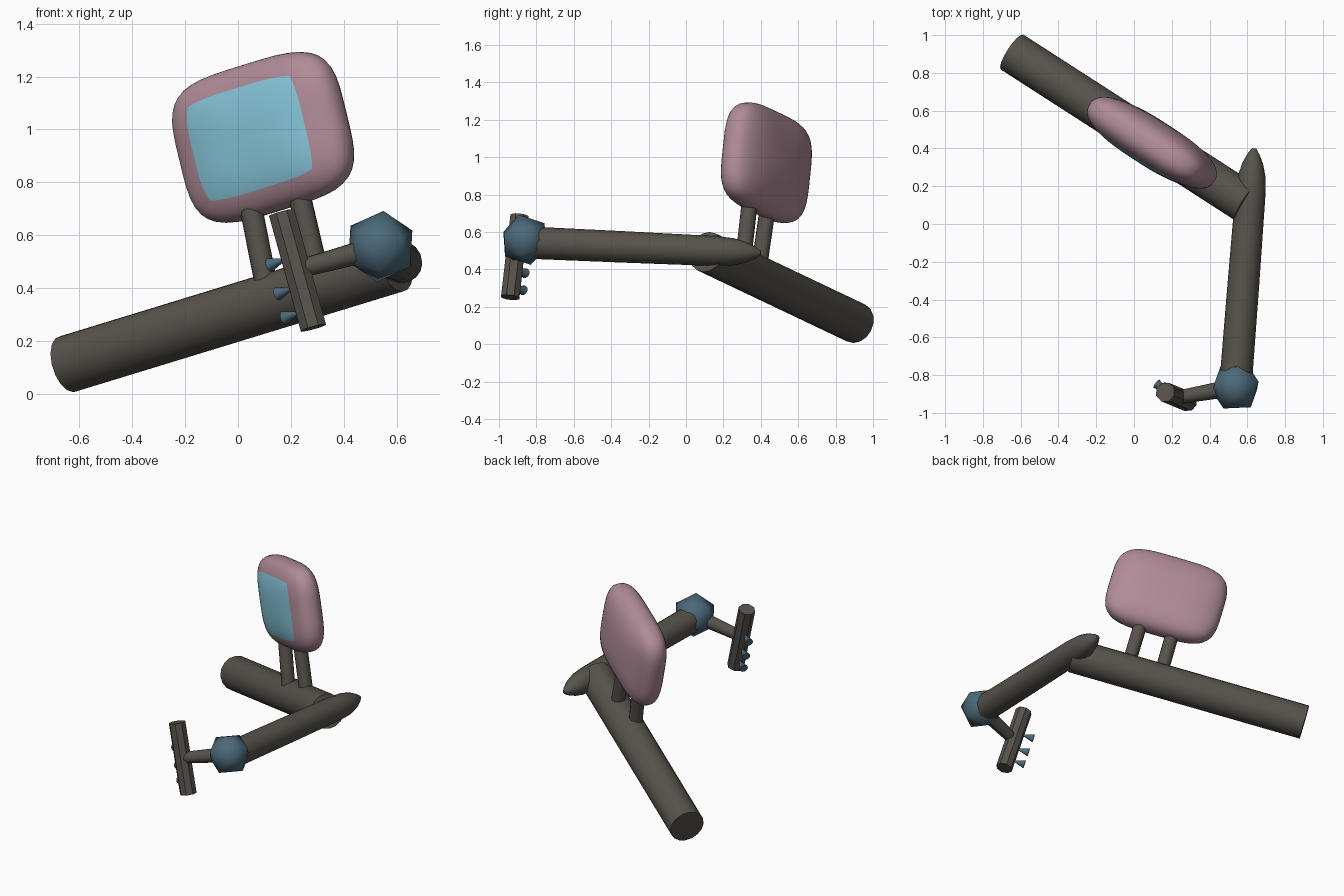
import bpy, bmesh, math
from mathutils import Vector, Matrix

if "Cube" in bpy.data.objects:
    bpy.data.objects.remove(bpy.data.objects["Cube"])


def material(name, rgb):
    m = bpy.data.materials.new(name)
    m.diffuse_color = (*rgb, 1)
    m.use_nodes = True
    m.node_tree.nodes["Principled BSDF"].inputs["Base Color"].default_value = m.diffuse_color
    return m


BROWN = material("brown", (0.095, 0.085, 0.07))
PINK = material("pink", (0.43, 0.26, 0.31))
SKY = material("sky", (0.24, 0.56, 0.70))
TEAL = material("teal", (0.07, 0.14, 0.19))


def finish(name, bm, mats, angle=40):
    bmesh.ops.recalc_face_normals(bm, faces=bm.faces)
    me = bpy.data.meshes.new(name)
    bm.to_mesh(me)
    bm.free()
    for m in mats:
        me.materials.append(m)
    ob = bpy.data.objects.new(name, me)
    bpy.context.collection.objects.link(ob)
    bpy.ops.object.select_all(action='DESELECT')
    ob.select_set(True)
    bpy.context.view_layer.objects.active = ob
    bpy.ops.object.shade_smooth_by_angle(angle=math.radians(angle))
    return ob


def lathe(name, start, end, profile, sides, mat, angle=40):
    """Turned part: profile is (distance fraction, radius) from start to end."""
    a, b = Vector(start), Vector(end)
    rot = (b - a).to_track_quat('Z', 'Y')
    bm = bmesh.new()
    rings = []
    for t, r in profile:
        c = a.lerp(b, t)
        rings.append([bm.verts.new(c + rot @ Vector((r * math.cos(k * math.tau / sides),
                                                     r * math.sin(k * math.tau / sides), 0)))
                      for k in range(sides)])
    for lo, hi in zip(rings, rings[1:]):
        for k in range(sides):
            j = (k + 1) % sides
            bm.faces.new((lo[k], lo[j], hi[j], hi[k]))
    bm.faces.new(rings[0][::-1])
    bm.faces.new(rings[-1])
    return finish(name, bm, [mat], angle)


def rod(name, start, end, r0, r1, sides, mat, angle=40):
    return lathe(name, start, end, [(0, r0), (1, r1)], sides, mat, angle)


# Main sloping beam
rod("main_beam", (-0.645, 0.91, 0.113), (0.597, 0.11, 0.493), 0.11, 0.11, 16, BROWN)

# Side arm with a rounded rear tip
lathe("side_arm", (0.635, 0.40, 0.487), (0.54, -0.82, 0.542),
      [(0, 0.012), (0.025, 0.032), (0.065, 0.055), (0.12, 0.073),
       (0.2, 0.08), (0.6, 0.084), (1, 0.086)], 16, BROWN)

# Faceted ball joint
bm = bmesh.new()
bmesh.ops.create_icosphere(bm, subdivisions=1, radius=0.138,
                           matrix=Matrix.Translation((0.538, -0.862, 0.558))
                           @ Matrix.Rotation(0.35, 4, 'Z') @ Matrix.Rotation(0.25, 4, 'X'))
finish("ball_joint", bm, [TEAL], 60)

# Grip and its connecting rod
TOP, BOTTOM = Vector((0.165, -0.89, 0.685)), Vector((0.285, -0.94, 0.25))
rod("grip_connector", (0.50, -0.87, 0.545), (0.24, -0.917, 0.475), 0.046, 0.036, 10, BROWN)
rod("grip", TOP, BOTTOM, 0.053, 0.053, 8, BROWN, 30)

# Flared buttons along the grip
out = Vector((-0.80, 0.55, -0.28)).normalized()
for i, t in enumerate((0.38, 0.63, 0.84)):
    p = TOP.lerp(BOTTOM, t)
    rod(f"button_{i + 1}", p + out * 0.04, p + out * 0.115, 0.003, 0.027, 10, TEAL)

# Two posts holding up the screen
rod("post_left", (0.115, 0.385, 0.37), (0.04, 0.44, 0.75), 0.043, 0.043, 12, BROWN)
rod("post_right", (0.305, 0.305, 0.44), (0.22, 0.345, 0.80), 0.043, 0.043, 12, BROWN)

# Rounded screen housing, with the glass on its front faces
u = Vector((0.81, -0.52, 0.25)).normalized()
w = Vector((-0.2, 0.08, 0.975))
w = (w - u * w.dot(u)).normalized()
v = w.cross(u)
CELLS = 13
bm = bmesh.new()
bmesh.ops.create_cube(bm, size=2)
bmesh.ops.subdivide_edges(bm, edges=bm.edges[:], cuts=CELLS - 1, use_grid_fill=True)
for f in bm.faces:
    c = f.calc_center_median()
    f.material_index = int(c.y < -0.99 and abs(c.x) < 0.85 and abs(c.z) < 0.85)
for vert in bm.verts:
    x, y, z = vert.co
    s = ((abs(x) ** 4 + abs(z) ** 4) ** (2.5 / 4) + abs(y) ** 2.5) ** (-1 / 2.5)
    vert.co = (Vector((0.095, 0.43, 0.97)) + u * (x * s * 0.37)
               + v * (y * s * 0.125) + w * (z * s * 0.285))
finish("screen_housing", bm, [PINK, SKY], 60)
